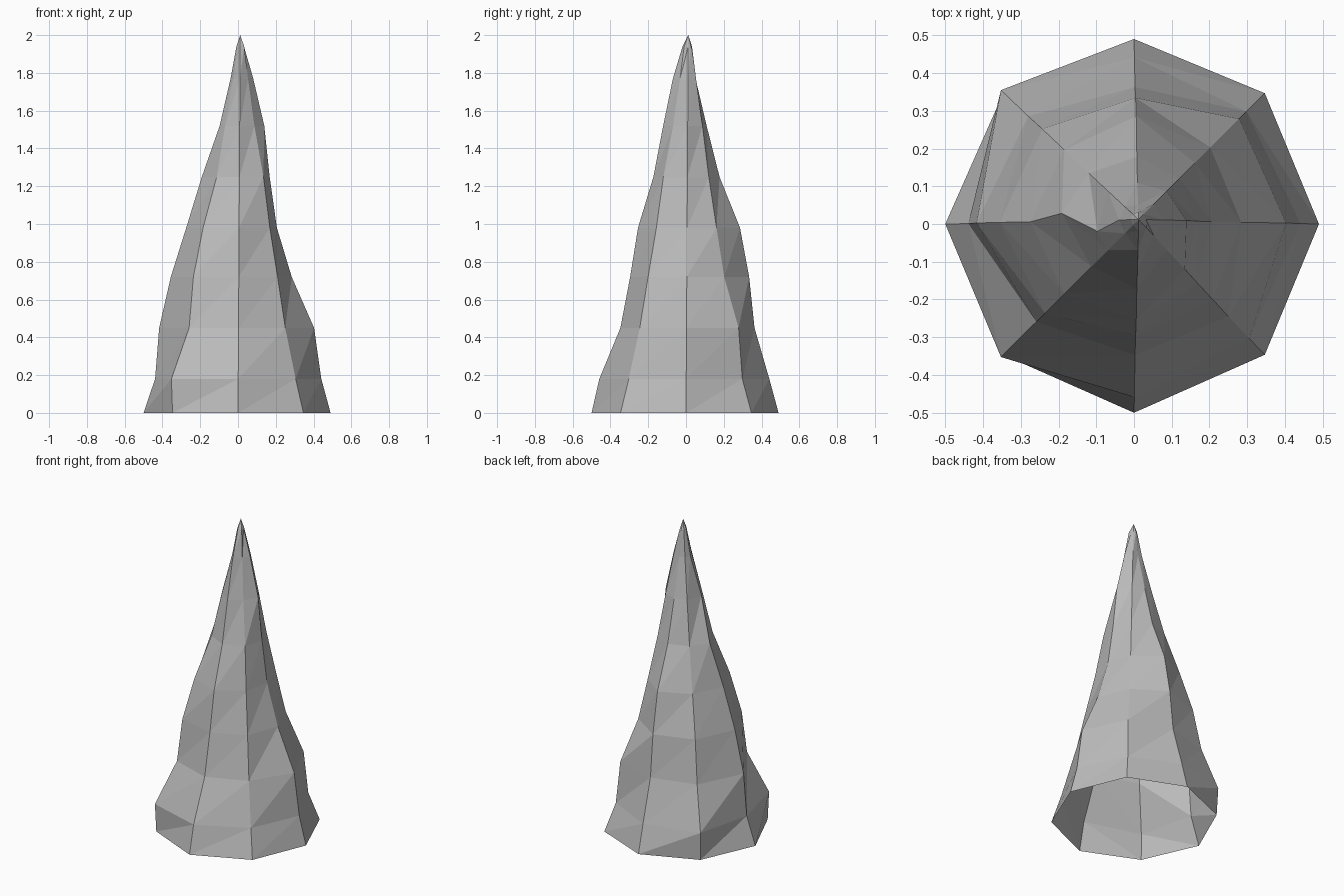
import bpy
import bmesh
from math import cos, sin, radians

cube = bpy.data.objects.get("Cube")
if cube:
    bpy.data.objects.remove(cube, do_unlink=True)

# Single stone colour
stone = bpy.data.materials.new("stone grey")
stone.use_nodes = True
colour = (0.5, 0.5, 0.5, 1)
stone.diffuse_color = colour
stone.node_tree.nodes["Principled BSDF"].inputs["Base Color"].default_value = colour

# Ring heights, and for each of the eight ridges its reach from the
# leaning axis at every ring (hundredths), counter-clockwise from +x
HEIGHTS = (0, 0.18, 0.45, 0.72, 0.98, 1.25, 1.52, 1.77, 1.94)
RIDGES = (
    (49, 44, 40, 28, 20, 16, 13, 7, 2),
    (49, 42, 39, 28, 22, 16, 11, 6, 2),
    (49, 44, 36, 33, 28, 17, 10, 4, 2),
    (49, 50, 40, 35, 27, 18, 11, 5, 2),
    (50, 44, 42, 36, 28, 20, 11, 5, 2),
    (49, 50, 37, 34, 27, 17, 11, 5, 2),
    (50, 46, 35, 30, 26, 18, 13, 8, 3),
    (49, 43, 35, 29, 23, 18, 11, 6, 3),
)
SIDES = len(RIDGES)
LEAN = 0.006           # sideways drift of the axis per unit of height
TWIST = {(4, 5): -6, (4, 6): 15}   # (ridge, ring): uneven bend in degrees


def ridge_point(side, ring):
    """Position of one ridge at one ring."""
    z = HEIGHTS[ring]
    reach = RIDGES[side][ring] / 100
    angle = radians(360 / SIDES * side + TWIST.get((side, ring), 0))
    return (LEAN * z + reach * cos(angle), LEAN * z + reach * sin(angle), z)


# Rock spike: faceted rings joined by triangles, open underneath
bm = bmesh.new()
rings = [[bm.verts.new(ridge_point(side, ring)) for side in range(SIDES)]
         for ring in range(len(HEIGHTS))]

for low, high in zip(rings, rings[1:]):
    for i in range(SIDES):
        j = (i + 1) % SIDES
        bm.faces.new((low[i], low[j], high[j]))
        bm.faces.new((low[i], high[j], high[i]))

# Pointed tip
tip = bm.verts.new((LEAN * 2, LEAN * 2, 2))
for i in range(SIDES):
    bm.faces.new((rings[-1][i], rings[-1][(i + 1) % SIDES], tip))

mesh = bpy.data.meshes.new("rock_spike")
bm.to_mesh(mesh)
bm.free()
mesh.materials.append(stone)
bpy.context.scene.collection.objects.link(bpy.data.objects.new("rock_spike", mesh))
